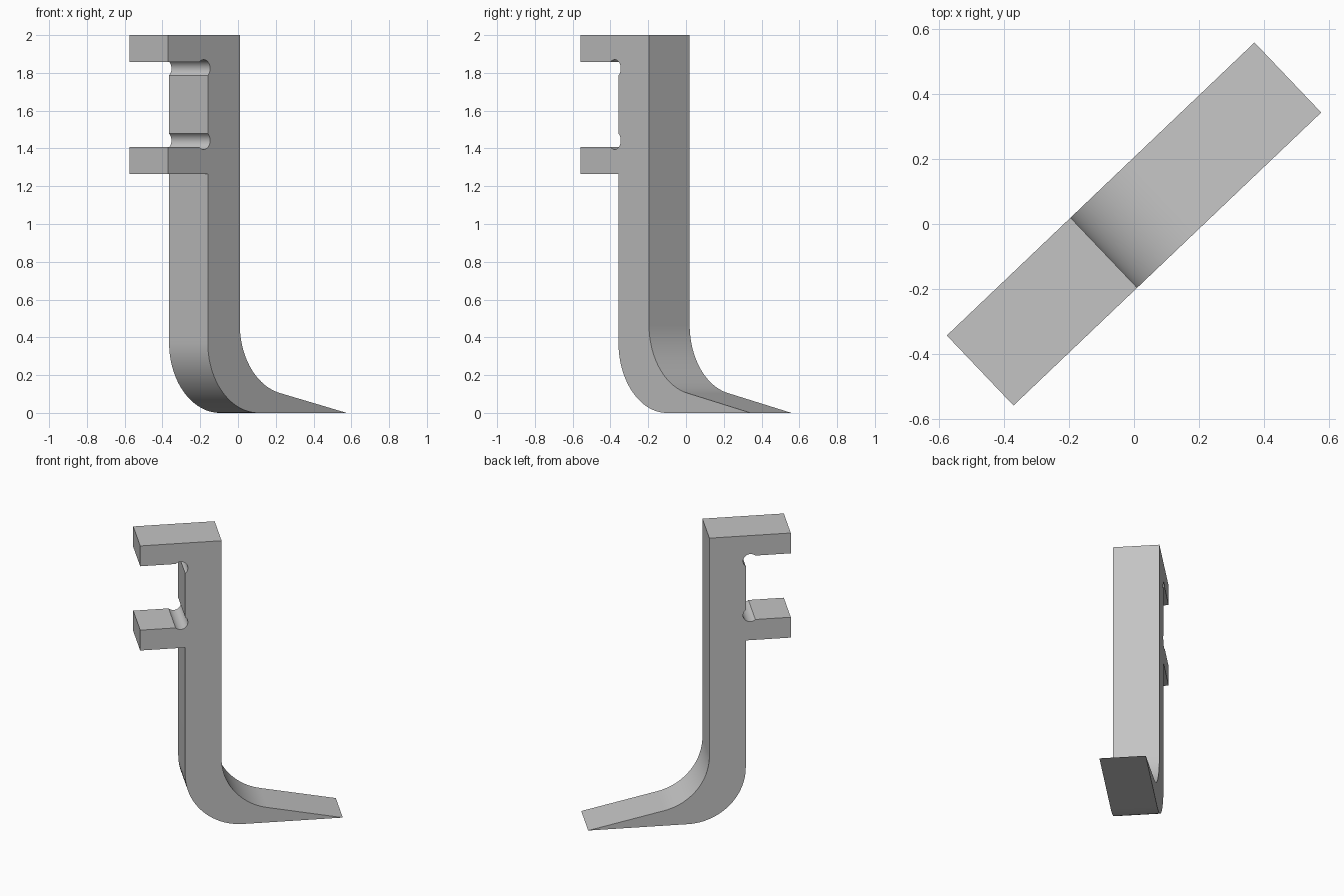
import bpy, bmesh
from math import radians, sin, cos
from mathutils import Matrix

cube = bpy.data.objects.get("Cube")
if cube:
    bpy.data.objects.remove(cube, do_unlink=True)


def arc(cx, cz, r, start, end, steps):
    """Points along an arc, angles in degrees."""
    angles = [radians(start + (end - start) * i / steps) for i in range(steps + 1)]
    return [(cx + r * cos(a), cz + r * sin(a)) for a in angles]


WIDTH, TURN = 0.297, 43.6
TIP, BACK, FACE = 0.6525, -0.128, -0.3625   # toe tip, rear and front of the post
HEEL, FILLET, RELIEF = 0.3725, 0.37, 0.047  # radii
RELIEF_X = -0.392

# Side profile: toe, inner bend, post, two arms with relief notches, heel
profile = [(TIP, 0)]
profile += arc(BACK + FILLET, 0.467, FILLET, 257.8, 180, 24)
profile += [(BACK, 2), (-TIP, 2), (-TIP, 1.857)]
profile += arc(RELIEF_X, 1.823, RELIEF, 133.7, -51.1, 20)
profile += arc(RELIEF_X, 1.442, RELIEF, 51.1, -133.7, 20)
profile += [(-TIP, 1.408), (-TIP, 1.265), (FACE, 1.265)]
profile += arc(FACE + HEEL, HEEL, HEEL, 180, 270, 28)

# Extrude the profile across the width
bm = bmesh.new()
side = bm.faces.new([bm.verts.new((x, -WIDTH / 2, z)) for x, z in profile])
extruded = bmesh.ops.extrude_face_region(bm, geom=[side], use_keep_orig=True)
moved = [v for v in extruded["geom"] if isinstance(v, bmesh.types.BMVert)]
bmesh.ops.translate(bm, verts=moved, vec=(0, WIDTH, 0))
bmesh.ops.recalc_face_normals(bm, faces=bm.faces)
bmesh.ops.rotate(bm, verts=bm.verts, matrix=Matrix.Rotation(radians(TURN), 3, "Z"))

mesh = bpy.data.meshes.new("hook_bracket")
bm.to_mesh(mesh)
bm.free()
bracket = bpy.data.objects.new("hook_bracket", mesh)
bpy.context.collection.objects.link(bracket)

# Plain grey finish
grey = bpy.data.materials.new("plain_grey")
grey.use_nodes = True
color = (0.55, 0.55, 0.55, 1)
grey.diffuse_color = color
grey.node_tree.nodes["Principled BSDF"].inputs["Base Color"].default_value = color
mesh.materials.append(grey)

# Smooth bends with crisp edges
bpy.ops.object.select_all(action="DESELECT")
bracket.select_set(True)
bpy.context.view_layer.objects.active = bracket
bpy.ops.object.shade_smooth_by_angle(angle=radians(20))
